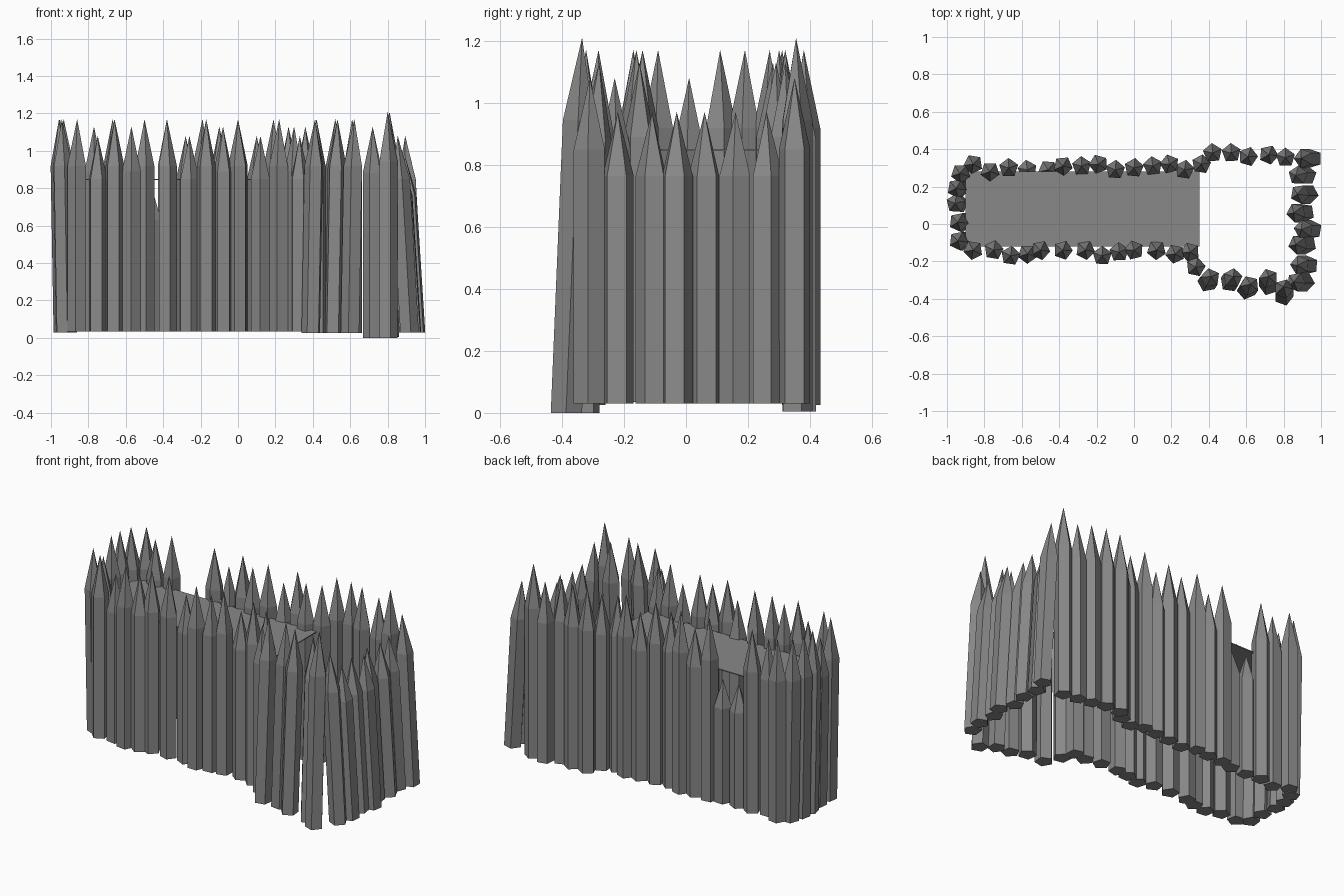
import bpy
import bmesh
import math
import random
from mathutils import Vector

random.seed(7)

cube = bpy.data.objects.get("Cube")
if cube:
    bpy.data.objects.remove(cube, do_unlink=True)

# Single weathered grey for all the timber
grey = bpy.data.materials.new("weathered_grey")
grey.use_nodes = True
tone = (0.25, 0.25, 0.25, 1)
grey.diffuse_color = tone
grey.node_tree.nodes["Principled BSDF"].inputs["Base Color"].default_value = tone


def finish(bm, name):
    """Turn a bmesh into a flat shaded object."""
    bmesh.ops.recalc_face_normals(bm, faces=bm.faces)
    mesh = bpy.data.meshes.new(name)
    bm.to_mesh(mesh)
    bm.free()
    mesh.materials.append(grey)
    obj = bpy.data.objects.new(name, mesh)
    bpy.context.collection.objects.link(obj)
    return obj


def add_stake(bm, x, y, tip_z, base_z, lean, radius=0.053, sides=5):
    """Five sided post with a long sharpened point, leaning from foot to tip."""
    turn = random.uniform(0, math.tau)
    length = tip_z - base_z
    rings = []
    for part in (0, 0.78):
        centre = Vector((x, y, base_z + length * part)) + lean * (part - 0.4)
        ring = []
        for i in range(sides):
            a = turn + math.tau * i / sides
            offset = Vector((math.cos(a), math.sin(a), 0)) * radius
            ring.append(bm.verts.new(centre + offset))
        rings.append(ring)
    tip = bm.verts.new(Vector((x, y, tip_z)) + lean * 0.6)
    foot, shoulder = rings
    bm.faces.new(foot)
    for i in range(sides):
        j = (i + 1) % sides
        bm.faces.new((foot[i], foot[j], shoulder[j], shoulder[i]))
        bm.faces.new((shoulder[i], shoulder[j], tip))


def build_wall(name, stakes, base_z, lean):
    bm = bmesh.new()
    for x, y, tip_z in stakes:
        add_stake(bm, x, y, tip_z, base_z, Vector(lean))
    return finish(bm, name)


# Stake heights
LOW, SHORT, MID, TALL, TOP = 0.97, 1.08, 1.13, 1.17, 1.21
STUB = 0.8

# Long back wall, with two broken stubs
back = [(-.86, .32, TALL), (-.77, .28, MID), (-.67, .3, TALL), (-.57, .29, STUB),
        (-.46, .29, STUB), (-.38, .31, TALL), (-.28, .31, SHORT), (-.19, .32, TALL),
        (-.1, .29, MID), (0, .3, TALL), (.1, .31, SHORT), (.19, .32, TALL),
        (.27, .29, MID), (.36, .32, MID)]
build_wall("back_wall", back, .035, (0, 0, 0))

# Long front wall
front = [(-.86, -.14, TALL), (-.75, -.14, SHORT), (-.66, -.17, TALL), (-.57, -.16, MID),
         (-.5, -.14, TALL), (-.38, -.14, TALL), (-.26, -.14, SHORT), (-.17, -.17, TALL),
         (-.08, -.15, MID), (0, -.14, TALL), (.12, -.14, SHORT), (.22, -.16, TALL),
         (.3, -.15, MID), (.33, -.23, SHORT)]
build_wall("front_wall", front, .035, (0, 0, 0))

# Narrow end
narrow = [(-.93, -.09, TALL), (-.93, .01, SHORT), (-.945, .11, TALL),
          (-.94, .19, TALL), (-.92, .27, TALL)]
build_wall("narrow_end_wall", narrow, .03, (-.02, 0, 0))

# Both flanks of the wide end
build_wall("wide_back_flank", [(.42, .38, TALL), (.52, .38, TALL), (.61, .36, TALL)],
           .025, (0, 0, 0))
build_wall("wide_front_flank", [(.4, -.3, TALL), (.52, -.3, TALL), (.61, -.34, TALL)],
           .025, (.02, .03, 0))
build_wall("wide_back_corner", [(.72, .37, MID), (.81, .355, TOP)], .005, (0, 0, 0))
build_wall("wide_front_corner", [(.72, -.31, MID), (.8, -.365, TOP)], 0, (0, .05, 0))

# Wide end
wide = [(.93, .35, SHORT), (.9, .26, LOW), (.91, .16, LOW), (.89, .06, LOW),
        (.93, -.03, LOW), (.9, -.11, LOW), (.91, -.22, LOW), (.89, -.31, SHORT)]
build_wall("wide_end_wall", wide, .03, (-.06, 0, 0))

# Walkway deck resting inside the long walls
bm = bmesh.new()
bmesh.ops.create_cube(bm, size=1)
for v in bm.verts:
    v.co = Vector((v.co.x * 1.25 - .275, v.co.y * .4 + .08, v.co.z * .006 + .847))
finish(bm, "walkway_deck")
